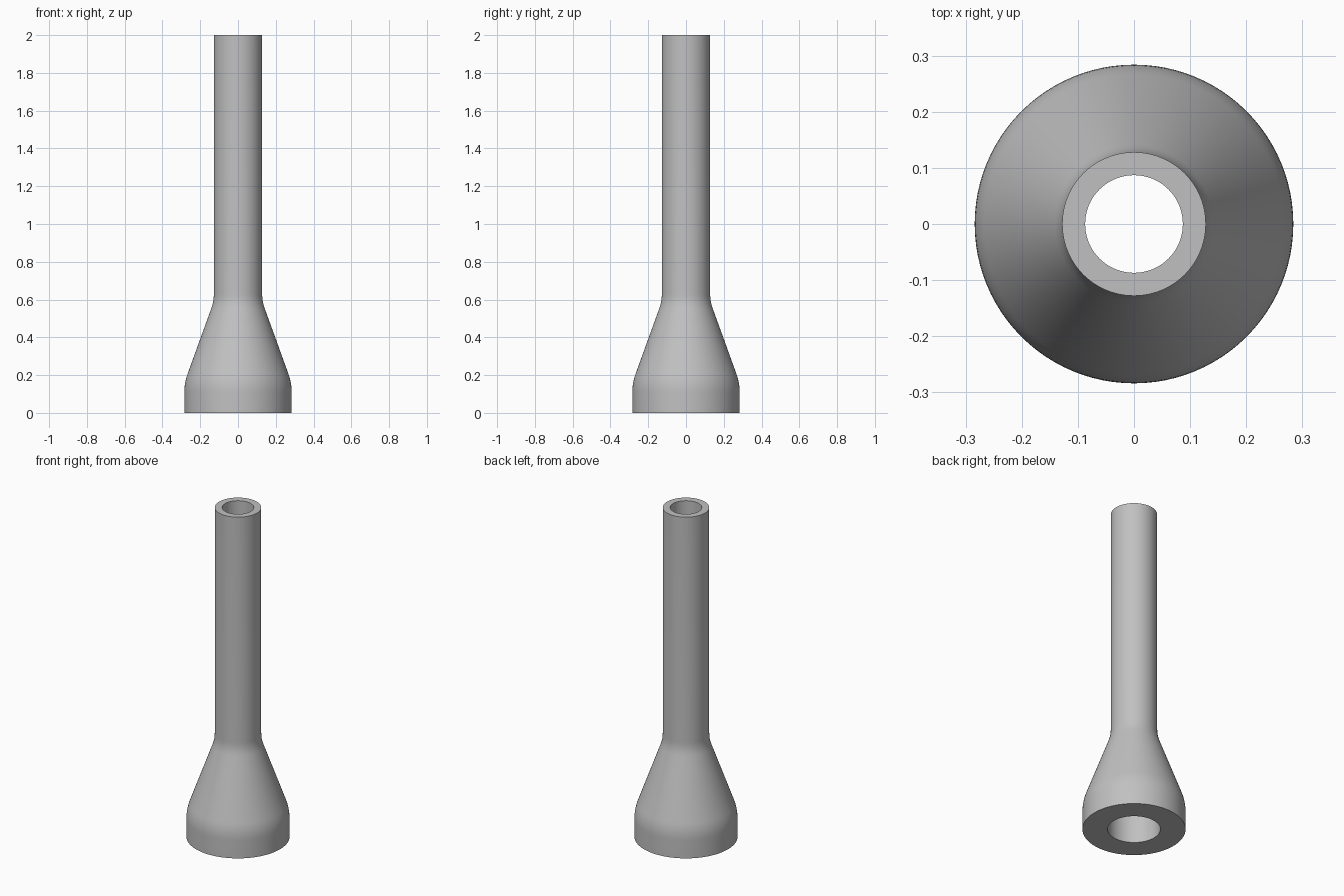
import bpy, bmesh
from math import cos, sin, pi
from mathutils import Vector

if "Cube" in bpy.data.objects:
    bpy.data.objects.remove(bpy.data.objects["Cube"], do_unlink=True)

SIDES = 96

# Plain grey finish
grey = bpy.data.materials.new("mid grey")
grey.use_nodes = True
colour = (0.53, 0.53, 0.53, 1)
grey.diffuse_color = colour
grey.node_tree.nodes["Principled BSDF"].inputs["Base Color"].default_value = colour


def rounded(before, corner, after, size, steps=6):
    """Points of a soft bend replacing a profile corner."""
    b, c, a = Vector(before), Vector(corner), Vector(after)
    p = c + (b - c).normalized() * size
    q = c + (a - c).normalized() * size
    return [p.lerp(c, t).lerp(c.lerp(q, t), t) for t in (i / steps for i in range(steps + 1))]


def lathe(name, profile):
    """Revolve a closed (radius, height) profile around z."""
    bm = bmesh.new()
    rings = []
    for r, z in profile:
        rings.append([bm.verts.new((r * cos(2 * pi * i / SIDES), r * sin(2 * pi * i / SIDES), z))
                      for i in range(SIDES)])
    for a, b in zip(rings, rings[1:] + rings[:1]):
        for i in range(SIDES):
            j = (i + 1) % SIDES
            bm.faces.new((a[i], a[j], b[j], b[i]))
    bmesh.ops.recalc_face_normals(bm, faces=bm.faces)
    mesh = bpy.data.meshes.new(name)
    bm.to_mesh(mesh)
    bm.free()
    obj = bpy.data.objects.new(name, mesh)
    bpy.context.collection.objects.link(obj)
    mesh.materials.append(grey)
    bpy.ops.object.select_all(action="DESELECT")
    obj.select_set(True)
    bpy.context.view_layer.objects.active = obj
    bpy.ops.object.shade_smooth_by_angle(angle=pi / 6)
    return obj


# Outer wall: base collar, flared cone, straight tube
foot, shoulder, neck, rim = (0.284, 0), (0.284, 0.16), (0.128, 0.59), (0.128, 2)
outer = [foot, *rounded(foot, shoulder, neck, 0.05), *rounded(shoulder, neck, rim, 0.04), rim]

# Bore: wide socket narrowing into the tube
bore = [(0.087, 2), (0.087, 0.59), (0.145, 0.16), (0.145, 0)]

lathe("flared_tube", outer + bore)
